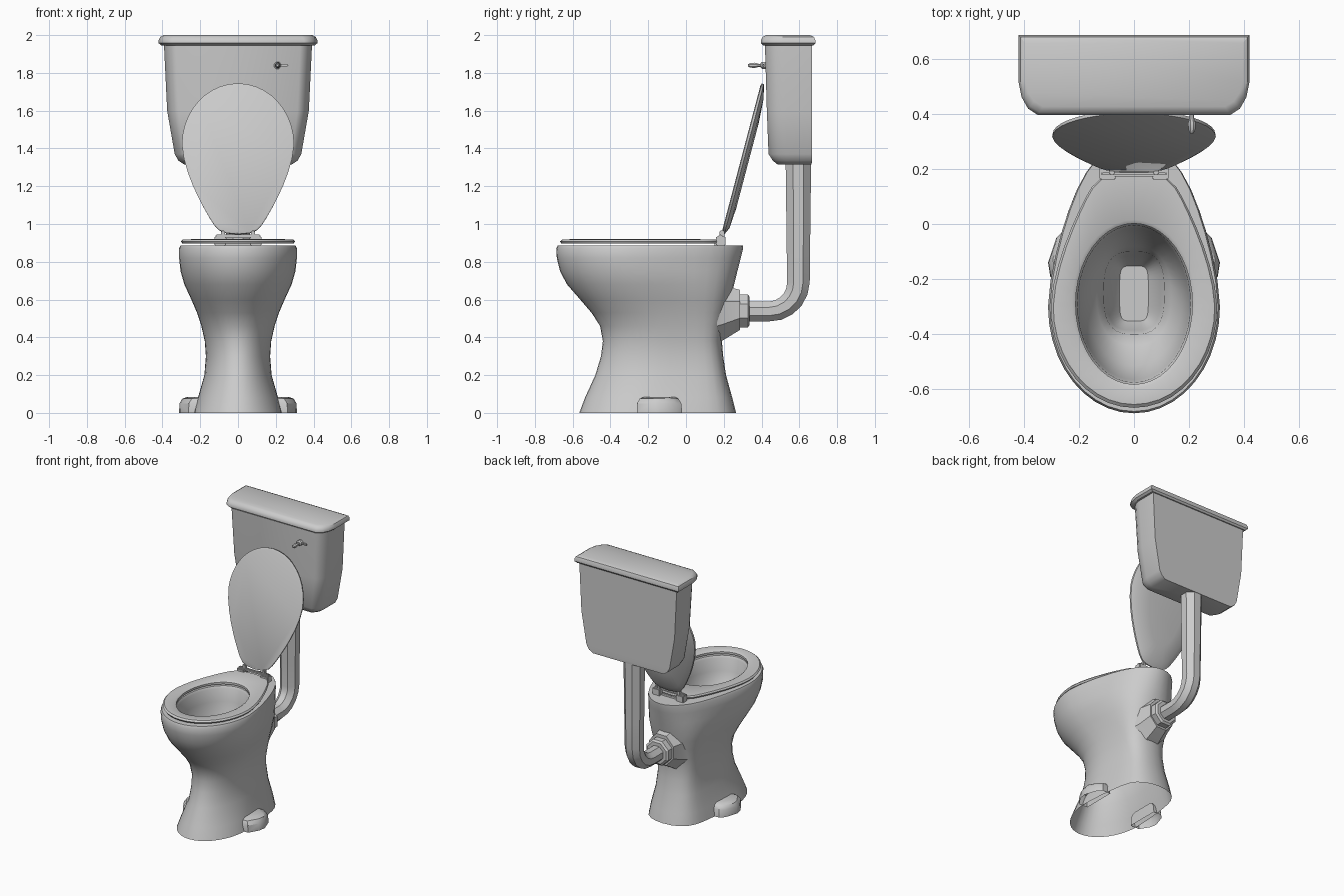
import bpy, bmesh
from math import sin, cos, pi, sqrt, radians
from mathutils import Vector, Matrix

cube = bpy.data.objects.get("Cube")
if cube:
    bpy.data.objects.remove(cube, do_unlink=True)

GREY = (0.6, 0.6, 0.6, 1)
ceramic = bpy.data.materials.new("pale grey ceramic")
ceramic.use_nodes = True
ceramic.diffuse_color = GREY
ceramic.node_tree.nodes["Principled BSDF"].inputs["Base Color"].default_value = GREY


def finish(name, bm, angle=35):
    bmesh.ops.recalc_face_normals(bm, faces=bm.faces)
    mesh = bpy.data.meshes.new(name)
    bm.to_mesh(mesh)
    bm.free()
    mesh.materials.append(ceramic)
    ob = bpy.data.objects.new(name, mesh)
    bpy.context.collection.objects.link(ob)
    bpy.ops.object.select_all(action='DESELECT')
    ob.select_set(True)
    bpy.context.view_layer.objects.active = ob
    bpy.ops.object.shade_smooth_by_angle(angle=radians(angle))


def loft(name, rings, closed=False, open_base=False, matrix=None, angle=35):
    """Skin a stack of equal rings; cap the ends or join them in a loop."""
    bm = bmesh.new()
    loops = [[bm.verts.new(p) for p in ring] for ring in rings]
    pairs = list(zip(loops, loops[1:]))
    if closed:
        pairs.append((loops[-1], loops[0]))
    else:
        bm.faces.new(loops[-1])
        if not open_base:
            bm.faces.new(loops[0])
    n = len(loops[0])
    for a, b in pairs:
        for i in range(n):
            j = (i + 1) % n
            bm.faces.new((a[i], a[j], b[j], b[i]))
    if matrix:
        bm.transform(matrix)
    finish(name, bm, angle)


def egg(z, w, front, mid, back, taper, blunt=10, n=40):
    """Elliptical front half, tapering back half with a blunt end."""
    pts = []
    for i in range(n):
        t = 2 * pi * i / n
        s, c = sin(t), cos(t)
        if s <= 0:
            pts.append((w * c, mid + (mid - front) * s, z))
        else:
            x = w * (1 - (1 - taper) * s ** 1.6) * sqrt(max(0, 1 - s ** blunt))
            pts.append((x if c > 0 else -x, mid + (back - mid) * s, z))
    return pts


def oval(z, w, length, mid=-0.29, power=1.0, n=40):
    """Ellipse, squared off when power is under one."""
    def f(v):
        return (1 if v > 0 else -1) * abs(v) ** power
    return [(w * f(cos(2 * pi * i / n)), mid + length * f(sin(2 * pi * i / n)), z)
            for i in range(n)]


def box(name, lo, hi, bevel=0.005):
    lo, hi = Vector(lo), Vector(hi)
    bm = bmesh.new()
    bmesh.ops.create_cube(bm, size=1)
    bmesh.ops.scale(bm, vec=hi - lo, verts=bm.verts)
    bmesh.ops.translate(bm, vec=(lo + hi) / 2, verts=bm.verts)
    bmesh.ops.bevel(bm, geom=bm.edges[:], offset=bevel, segments=2, affect='EDGES')
    finish(name, bm)


def ring_y(y, r, x=0, z=0.54, n=8, rz=None, dz=0):
    """Polygon facing along y."""
    return [(x + r * cos(2 * pi * (i + 0.5) / n),
             y, z + dz + (rz or r) * sin(2 * pi * (i + 0.5) / n)) for i in range(n)]


# Hollow pedestal and bowl: outside from the floor up, over the rim, down into the well
outside = [(0, .232, -.565, -.24, .265, .76), (.08, .212, -.535, -.2, .245, .78),
           (.2, .178, -.48, -.15, .212, .8), (.3, .17, -.45, -.14, .197, .78),
           (.38, .176, -.44, -.14, .19, .77), (.46, .194, -.455, -.15, .2, .74),
           (.53, .217, -.5, -.19, .217, .7), (.6, .247, -.56, -.23, .235, .66),
           (.68, .284, -.63, -.26, .255, .58), (.75, .304, -.667, -.28, .272, .5),
           (.82, .312, -.684, -.3, .29, .45), (.87, .312, -.687, -.3, .302, .43),
           (.885, .305, -.68, -.3, .303, .43)]
inside = [(.885, .215, .295, -.29, 1), (.87, .205, .285, -.29, 1), (.78, .2, .275, -.29, 1),
          (.68, .175, .235, -.28, 1), (.6, .135, .18, -.26, .85), (.57, .11, .15, -.25, .7),
          (.48, .095, .135, -.25, .6), (.42, .052, .1, -.252, .4)]
loft("bowl_and_pedestal", [egg(*r) for r in outside] + [oval(*r) for r in inside],
     open_base=True, angle=50)

# Seat ring
loft("seat", [egg(.897, .295, -.66, -.3, .182, .42, 30),
              egg(.908, .302, -.667, -.3, .186, .42, 30),
              egg(.918, .293, -.655, -.3, .182, .42, 30), oval(.92, .225, .305),
              oval(.912, .212, .292), oval(.897, .212, .292)], closed=True)

# Raised lid, leaning back towards the cistern
up = Vector((0, .255, .967))
lean = Matrix(((1, 0, 0, 0), (0, -up.y, up.z, .187), (0, -up.z, -up.y, .948), (0, 0, 0, 1)))
loft("lid", [egg(0, .285, -.81, -.49, -.005, .32, 40), egg(.004, .297, -.825, -.49, 0, .32, 40),
             egg(.016, .295, -.823, -.49, 0, .32, 40), egg(.034, .25, -.75, -.48, -.04, .32, 40),
             egg(.042, .15, -.62, -.47, -.15, .4)], matrix=lean)

# Hinges, hinge rod and hinge plate
for side, s in (("right", -1), ("left", 1)):
    a, b = sorted((s * .065, s * .125))
    box("hinge_" + side, (a, .16, .885), (b, .21, .935))
    a, b = sorted((s * .07, s * .09))
    box("hinge_arm_" + side, (a, .178, .92), (b, .205, .965), .004)
box("hinge_rod", (-.12, .172, .925), (.12, .192, .945), .006)
box("hinge_plate", (-.065, .15, .88), (.065, .185, .9), .003)


def lug(s, z, x, y0, y1):
    return [(s * px, py, z) for px, py in
            ((.19, y0), (x - .05, y0), (x - .008, y0 + .07), (x, y0 + .12),
             (x - .03, y1 - .03), (x - .06, y1), (.19, y1))]


# Hollow floor lugs on both sides of the pedestal
for side, s in (("right", -1), ("left", 1)):
    loft("floor_lug_" + side, [lug(s, 0, .312, -.26, -.02), lug(s, .05, .31, -.26, -.025),
                               lug(s, .075, .295, -.245, -.04), lug(s, .085, .265, -.22, -.06)],
         open_base=True)


def tank_ring(z, hx, fx, front, mid, back, steps=3):
    """Flat back, straight sides and rounded front corners."""
    half = [(hx, back)]
    p0, p1, p2 = Vector((hx, mid)), Vector((hx - .01, front + .02)), Vector((fx, front))
    for i in range(steps + 1):
        t = i / steps
        half.append(tuple(p0 * (1 - t) ** 2 + p1 * 2 * t * (1 - t) + p2 * t * t))
    return [(x, y, z) for x, y in half] + [(-x, y, z) for x, y in reversed(half)]


# Cistern body and cover
loft("cistern", [tank_ring(1.315, .285, .25, .485, .53, .665),
                 tank_ring(1.335, .315, .27, .46, .53, .667),
                 tank_ring(1.37, .335, .285, .437, .53, .667),
                 tank_ring(1.6, .375, .315, .428, .53, .667),
                 tank_ring(1.95, .392, .33, .418, .52, .667)])
loft("cistern_cover", [tank_ring(1.945, .405, .335, .41, .52, .675),
                       tank_ring(1.957, .42, .35, .396, .52, .685),
                       tank_ring(1.972, .42, .35, .396, .52, .685),
                       tank_ring(1.99, .412, .342, .406, .52, .678),
                       tank_ring(2.0, .395, .33, .426, .52, .656)])

# Flush handle: rosette, stem and lever
loft("handle_rosette", [ring_y(.43, .02, .21, 1.84), ring_y(.402, .02, .21, 1.84),
                        ring_y(.395, .012, .21, 1.84)])
loft("handle_stem", [ring_y(.41, .009, .21, 1.84), ring_y(.385, .009, .21, 1.84),
                     ring_y(.365, .015, .21, 1.84), ring_y(.34, .013, .21, 1.84),
                     ring_y(.328, .006, .21, 1.84)])
box("handle_lever", (.215, .402, 1.833), (.268, .418, 1.847), .005)

# Flush pipe: horizontal run, elbow, then up into the cistern
path = [((.3, .537), 0, .057), ((.44, .537), 0, .057)]
for k in range(1, 6):
    a = pi / 2 * k / 5
    path.append(((.44 + .155 * sin(a), .537 + .155 * (1 - cos(a))), a, .057 + .008 * k / 5))
path += [((.595, .87), pi / 2, .067), ((.595, 1.33), pi / 2, .073)]
pipe = []
for (y, z), a, r in path:
    pipe.append([(r * cos(t), y - r * sin(t) * sin(a), z + r * sin(t) * cos(a))
                 for t in (2 * pi * (i + .5) / 8 for i in range(8))])
loft("flush_pipe", pipe)

# Inlet spigot on the back of the bowl and its hexagonal nut
loft("inlet_spigot", [ring_y(.165, .14, rz=.17, dz=-.015), ring_y(.2, .125, rz=.155, dz=-.01),
                      ring_y(.285, .105, rz=.115, dz=.005)], open_base=True)
loft("pipe_nut", [ring_y(.26, .095, n=8), ring_y(.327, .095, n=8), ring_y(.337, .08, n=8)],
     angle=25)
